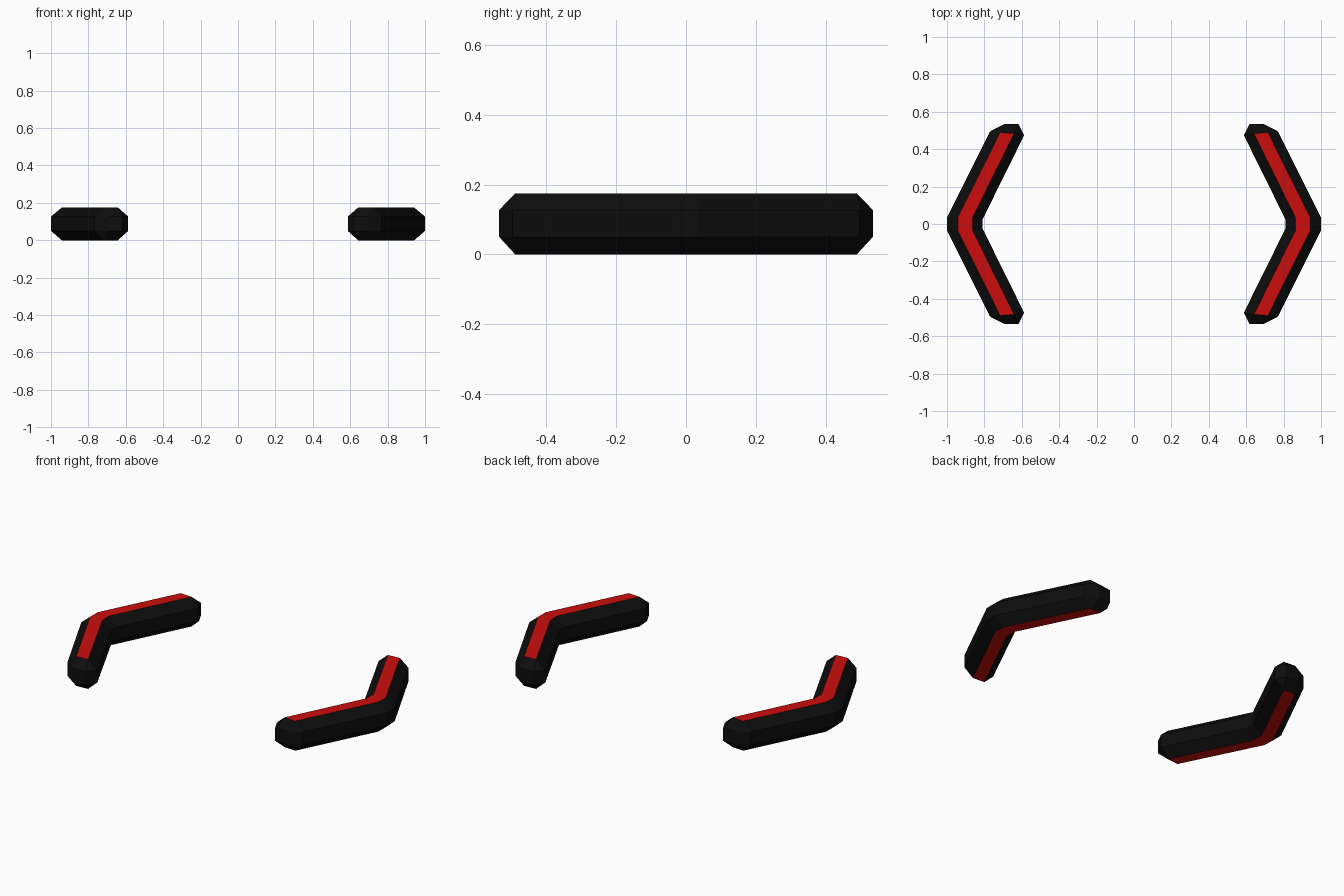
import bpy, bmesh

if "Cube" in bpy.data.objects:
    bpy.data.objects.remove(bpy.data.objects["Cube"])


def material(name, color):
    m = bpy.data.materials.new(name)
    m.diffuse_color = color
    m.use_nodes = True
    m.node_tree.nodes["Principled BSDF"].inputs["Base Color"].default_value = m.diffuse_color
    return m


BLACK = material("black_rubber", (0.004, 0.004, 0.004, 1))
RED = material("red_strip", (0.6, 0.004, 0.004, 1))

# Half outlines (y > 0), outer bend to inner bend: widest section and flat faces
WIDE = [(1.0, 0.035), (0.768, 0.497), (0.693, 0.535), (0.618, 0.535), (0.587, 0.475), (0.81, 0.024)]
FLAT = [(0.942, 0.035), (0.716, 0.489), (0.716, 0.489), (0.642, 0.483), (0.642, 0.483), (0.863, 0.035)]


def closed(half):
    return half + [(x, -y) for x, y in reversed(half)]


def chevron(name, side):
    bm = bmesh.new()
    layers = [(FLAT, 0.0), (WIDE, 0.05), (WIDE, 0.127), (FLAT, 0.175)]
    rings = [[bm.verts.new((side * x, y, z)) for x, y in closed(half)] for half, z in layers]
    n = len(rings[0])
    # Chamfered black sides
    for a, b in zip(rings, rings[1:]):
        for i in range(n):
            j = (i + 1) % n
            bm.faces.new((a[i], a[j], b[j], b[i]))
    # Red strips above and below: two arms and the bend
    for r in (rings[0], rings[-1]):
        for ids in ((0, 1, 2, 3, 4, 5), (0, 5, 6, 11), (6, 7, 8, 9, 10, 11)):
            bm.faces.new([r[i] for i in ids]).material_index = 1
    bmesh.ops.remove_doubles(bm, verts=bm.verts, dist=1e-5)
    bmesh.ops.recalc_face_normals(bm, faces=bm.faces)
    me = bpy.data.meshes.new(name)
    bm.to_mesh(me)
    bm.free()
    me.materials.append(BLACK)
    me.materials.append(RED)
    bpy.context.collection.objects.link(bpy.data.objects.new(name, me))


chevron("right_chevron_bar", 1)
chevron("left_chevron_bar", -1)
